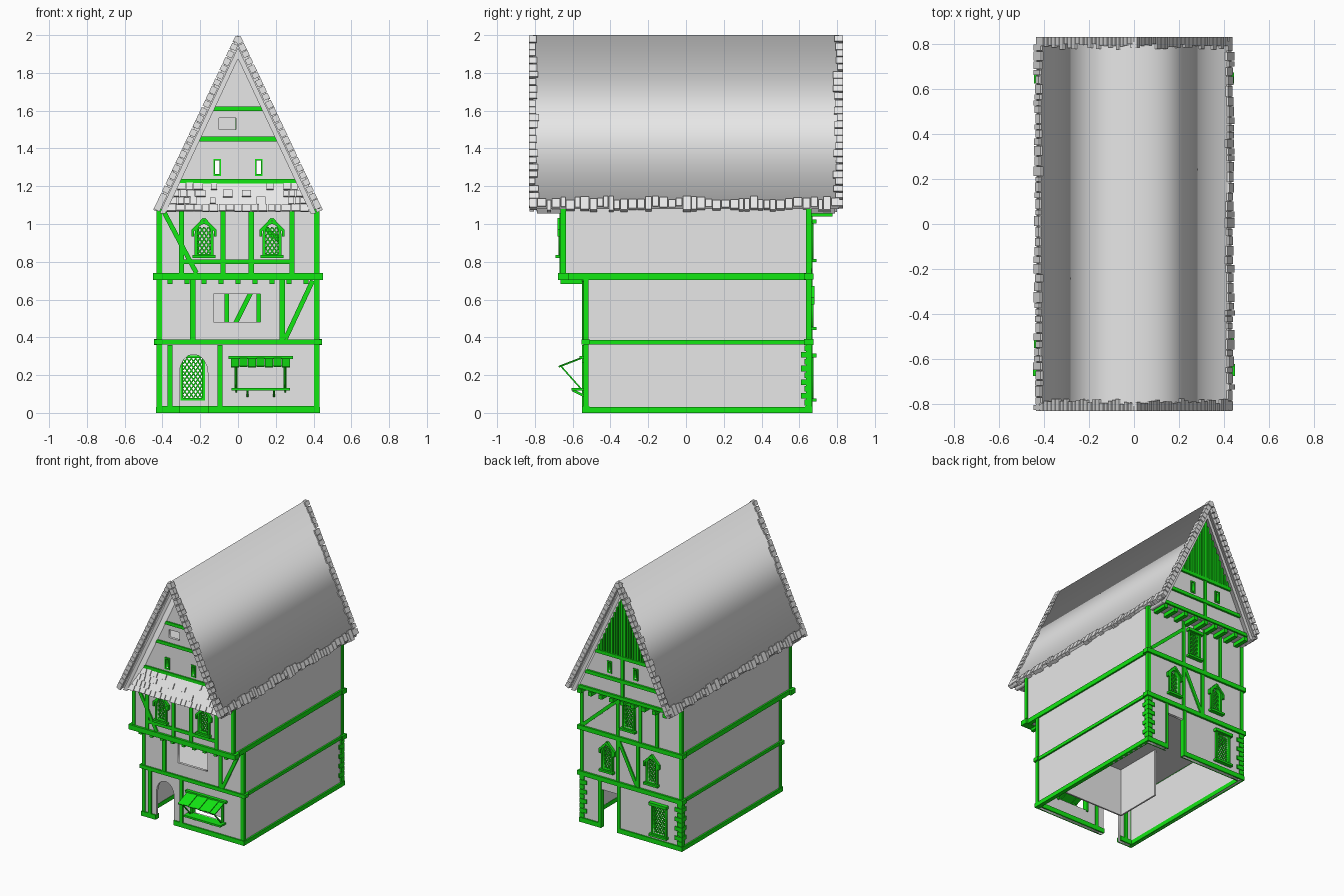
import bpy, bmesh, math, random
from mathutils import Matrix, Vector

random.seed(4)
if "Cube" in bpy.data.objects:
    bpy.data.objects.remove(bpy.data.objects["Cube"])


def material(name, rgb):
    m = bpy.data.materials.new(name)
    m.use_nodes = True
    m.diffuse_color = (*rgb, 1)
    m.node_tree.nodes["Principled BSDF"].inputs["Base Color"].default_value = (*rgb, 1)
    return m


GREY = material("pale_grey", (0.8, 0.8, 0.8))
GREEN = material("timber_green", (0.006, 0.8, 0.006))
parts = {}


def part(name, mat=GREEN):
    if name not in parts:
        parts[name] = (bmesh.new(), mat)
    return parts[name][0]


def link(name, mesh, mat):
    mesh.materials.clear()
    mesh.materials.append(mat)
    bpy.context.collection.objects.link(bpy.data.objects.new(name, mesh))


def box(bm, loc, size, rot=Matrix()):
    m = Matrix.Translation(loc) @ rot @ Matrix.Diagonal((*size, 1))
    bmesh.ops.create_cube(bm, size=1, matrix=m)


def bar(bm, a, b, y, w=0.025, d=0.04):
    """Timber in a wall plane from (x, z) to (x, z)."""
    dx, dz = b[0] - a[0], b[1] - a[1]
    box(bm, ((a[0] + b[0]) / 2, y, (a[1] + b[1]) / 2), (w, d, math.hypot(dx, dz)),
        Matrix.Rotation(math.atan2(dx, dz), 4, 'Y'))


def rod(bm, p, q, w):
    p, q = Vector(p), Vector(q)
    box(bm, (p + q) / 2, (w, w, (q - p).length), (q - p).to_track_quat('Z', 'Y').to_matrix().to_4x4())


def plate(name, mat, loops, y, depth=0.02):
    """Outline with holes in the xz plane, thickened along y."""
    cu = bpy.data.curves.new(name, 'CURVE')
    cu.dimensions, cu.fill_mode, cu.extrude = '2D', 'BOTH', depth / 2
    for pts in loops:
        s = cu.splines.new('POLY')
        s.points.add(len(pts) - 1)
        for sp, (x, z) in zip(s.points, pts):
            sp.co = (x, z, 0, 1)
        s.use_cyclic_u = True
    ob = bpy.data.objects.new("temporary_curve", cu)
    mesh = bpy.data.meshes.new_from_object(ob)
    bpy.data.objects.remove(ob)
    mesh.transform(Matrix.Translation((0, y, 0)) @ Matrix.Rotation(math.pi / 2, 4, 'X'))
    link(name, mesh, mat)


def rect(x0, x1, z0, z1):
    return [(x0, z0), (x1, z0), (x1, z1), (x0, z1)]


def arch(x, hw, z0, z1):
    spring = z1 - 1.3 * hw
    arc = [math.pi * i / 8 for i in range(9)]
    return [(x - hw, z0), (x + hw, z0)] + [
        (x + hw * math.cos(a), spring + (z1 - spring) * math.sin(a)) for a in arc]


def window(name, x, hw, z0, z1, y, out, arched=True):
    """Frame, lattice, sill and hood; returns the hole for the wall."""
    def shape(g):
        if arched:
            return arch(x, hw + g, z0 - g, z1 + g)
        return rect(x - hw - g, x + hw + g, z0 - g, z1 + g)
    plate(name + "_frame", GREEN, [shape(0.014), shape(0)], y + out * 0.005, 0.04)
    bm = part(name + "_lattice")
    top = z1 - (hw * 0.5 if arched else 0)
    for s in (-1.4, 1.4):
        for i in range(-8, 24):
            c = z0 + i * 0.032 - s * hw
            xs = sorted(((z0 - c) / s, (top - c) / s))
            a, b = max(-hw, xs[0]), min(hw, xs[1])
            if b - a > 0.004:
                bar(bm, (x + a, c + s * a), (x + b, c + s * b), y, 0.007, 0.008)
    trim = part(name + "_trim")
    w = hw + 0.025
    bar(trim, (x - w, z0 - 0.012), (x + w, z0 - 0.012), y + out * 0.015, 0.016, 0.05)
    if arched:
        zs = z1 - hw
        for s in (-1, 1):
            bar(trim, (x + s * w, zs), (x, z1 + 0.028), y + out * 0.015, 0.014, 0.03)
            bar(trim, (x + s * w, zs - 0.03), (x + s * w, zs + 0.005), y + out * 0.015, 0.014, 0.03)
    else:
        bar(trim, (x - w, z1 + 0.014), (x + w, z1 + 0.014), y + out * 0.015, 0.022, 0.05)
    return shape(0)


LOW, UP, BACK, GABLE_F, GABLE_B = -0.53, -0.65, 0.65, -0.68, 0.75

# front walls
door = [p for p in arch(-0.235, 0.075, 0, 0.31)]
door_notch = [door[0]] + door[:1:-1] + [door[1]]
plate("front_lower_wall", GREY, [
    [(-0.42, 0)] + door_notch + [(0.42, 0), (0.42, 0.72), (-0.42, 0.72)],
    rect(-0.13, 0.12, 0.48, 0.63), rect(-0.01, 0.25, 0.13, 0.25)], LOW)
holes = [window("front_window_" + n, x, 0.035, 0.84, 1.0, UP, -1) for n, x in (("right", -0.18), ("left", 0.18))]
plate("front_upper_wall", GREY, [rect(-0.42, 0.42, 0.71, 1.08)] + holes, UP)

# back wall
holes = [window("back_ground_window", -0.24, 0.05, 0.08, 0.29, BACK, 1, False),
         window("back_arch_window_left", 0.195, 0.035, 0.46, 0.64, BACK, 1),
         window("back_arch_window_right", -0.18, 0.035, 0.46, 0.64, BACK, 1),
         window("back_top_window", 0.015, 0.04, 0.82, 1.0, BACK, 1, False)]
plate("back_wall", GREY, [[(-0.42, 0), (0.11, 0), (0.11, 0.29), (0.25, 0.29), (0.25, 0),
                           (0.42, 0), (0.42, 1.08), (-0.42, 1.08)]] + holes, BACK)

# gable walls with small framed openings
slits = [rect(x - 0.013, x + 0.013, 1.265, 1.335) for x in (-0.11, 0.11)]
triangle = [(-0.385, 1.07), (0.385, 1.07), (0, 1.89)]
plate("front_gable_wall", GREY, [triangle] + slits + [rect(-0.1, -0.01, 1.5, 1.56)], GABLE_F)
plate("back_gable_wall", GREY, [triangle] + slits, GABLE_B)
for y, n in ((GABLE_F, "front"), (GABLE_B, "back")):
    for x in (-0.11, 0.11):
        ring = rect(x - 0.02, x + 0.02, 1.255, 1.345)
        plate(n + "_slit_frame", GREEN, [ring, rect(x - 0.012, x + 0.012, 1.265, 1.335)], y, 0.035)

# side walls, floors, inner partitions
bm = part("side_walls", GREY)
for s in (-1, 1):
    box(bm, (s * 0.415, 0.06, 0.36), (0.015, 1.18, 0.72))
    box(bm, (s * 0.415, 0, 0.9), (0.015, 1.3, 0.36))
bm = part("floors", GREY)
box(bm, (0, 0.06, 0.375), (0.82, 1.18, 0.02))
box(bm, (0, 0, 0.72), (0.82, 1.3, 0.02))
box(bm, (0, 0.04, 1.075), (0.76, 1.42, 0.015))
bm = part("partitions", GREY)
box(bm, (0.16, -0.26, 0.19), (0.52, 0.012, 0.37))
box(bm, (-0.1, -0.075, 0.19), (0.012, 0.37, 0.37))

# front timbers
bm = part("front_timbers")
for x in (-0.36, -0.095):
    bar(bm, (x, 0.02), (x, 0.36), LOW)
for x in (-0.24, 0.235):
    bar(bm, (x, 0.38), (x, 0.71), LOW, 0.028)
bar(bm, (0.25, 0.39), (0.395, 0.7), LOW)
for a, b in ((-0.43, -0.31), (-0.16, 0.43)):
    bar(bm, (a, 0.018), (b, 0.018), LOW, 0.035)
bar(bm, (-0.445, 0.375), (0.445, 0.375), LOW, 0.027, 0.045)
bar(bm, (-0.45, 0.722), (0.45, 0.722), UP, 0.037, 0.055)
for x in (-0.3, -0.08, 0.07, 0.285):
    bar(bm, (x, 0.73), (x, 1.08), UP, 0.027)
bar(bm, (-0.3, 0.8), (0.285, 0.8), UP)
bar(bm, (-0.39, 1.06), (-0.22, 0.74), UP)
for z, h in ((1.61, 0.14), (1.45, 0.215), (1.227, 0.315)):
    bar(bm, (-h, z), (h, z), GABLE_F, 0.024)

# back timbers
bm = part("back_timbers")
for x in (-0.06, 0.11):
    bar(bm, (x, 0.38), (x, 0.72), BACK)
bar(bm, (-0.05, 0.4), (0.1, 0.7), BACK)
for x in (-0.08, 0.11, -0.22):
    bar(bm, (x, 0.73), (x, 1.07), BACK)
bar(bm, (0.4, 0.75), (0.12, 1.0), BACK)
for x in (0.1, 0.26):
    bar(bm, (x, 0), (x, 0.36), BACK, 0.022)
for a, b in ((-0.43, 0.11), (0.25, 0.43)):
    bar(bm, (a, 0.018), (b, 0.018), BACK, 0.035)
for z in (0.375, 0.722):
    bar(bm, (-0.445, z), (0.445, z), BACK, 0.033, 0.05)
for z, h in ((1.09, 0.375), (1.22, 0.31), (1.4, 0.225)):
    bar(bm, (-h, z), (h, z), GABLE_B, 0.026, 0.05)
bar(bm, (0, 1.09), (0, 1.85), GABLE_B, 0.024)
bm = part("gable_boards")
for i in range(-9, 10):
    x = i * 0.022
    bar(bm, (x, 1.41), (x, 1.87 - abs(x) * 2.1), GABLE_B + 0.012, 0.014, 0.02)

# joist ends under both overhangs
bm = part("joists")
for i in range(9):
    x = -0.36 + i * 0.09
    box(bm, (x, -0.6, 0.695), (0.025, 0.13, 0.025))
    box(bm, (x, 0.715, 1.055), (0.03, 0.12, 0.03))

# corner posts and side rails
bm = part("corner_frame")
for s in (-1, 1):
    for y, z0, z1 in ((LOW, 0, 0.71), (UP, 0.72, 1.08), (BACK, 0, 1.08)):
        box(bm, (s * 0.417, y, (z0 + z1) / 2), (0.027, 0.027, z1 - z0))
    for z, h, y0 in ((0.016, 0.032, LOW), (0.375, 0.024, LOW), (0.722, 0.035, UP)):
        box(bm, (s * 0.42, (y0 + BACK) / 2, z), (0.03, BACK - y0 + 0.04, h))

# corner stones at the back
bm = part("corner_stones")
for i in range(9):
    w = 0.06 if i % 2 else 0.04
    for s in (-1, 1):
        box(bm, (s * (0.432 - w / 2), 0.668 - w / 2, 0.055 + i * 0.036), (w, w, 0.03))

# shop awning, counter and struts
bm = part("shop_front")
tilt = Matrix.Rotation(math.atan2(0.05, 0.13), 4, 'X')
for i in range(7):
    box(bm, (-0.015 + i * 0.045, -0.608, 0.268 + 0.003 * (i % 2)), (0.043, 0.14, 0.007), tilt)
box(bm, (0.12, -0.55, 0.293), (0.34, 0.03, 0.016))
box(bm, (0.12, -0.57, 0.125), (0.31, 0.07, 0.014))
for x in (-0.01, 0.25):
    rod(bm, (x, -0.66, 0.245), (x, -0.54, 0.11), 0.008)
    bar(bm, (x, 0.12), (x, 0.27), LOW, 0.016)
for x in (0.05, 0.19):
    rod(bm, (x, -0.6, 0.12), (x, -0.54, 0.09), 0.012)

# roof shell and inner bargeboard
plate("roof", GREY, [[(-0.435, 1.08), (0, 2), (0.435, 1.08), (0.402, 1.08), (0, 1.93), (-0.402, 1.08)]], 0, 1.62)
plate("bargeboard", GREY, [[(-0.415, 1.055), (0, 1.935), (0.415, 1.055), (0.385, 1.055), (0, 1.875), (-0.385, 1.055)]],
      0, 1.58)

# ragged shingles on verges and eaves
bm = part("edge_shingles", GREY)
for s in (-1, 1):
    def on_slope(t):
        return (s * (0.435 * t - 0.006), 1.997 - 0.92 * t)
    for end in (-1, 1):
        for i in range(24):
            t, w = 0.008 + i * 0.041, random.uniform(0.03, 0.055)
            bar(bm, on_slope(t), on_slope(t + random.uniform(0.03, 0.039)), end * (0.832 - w / 2), 0.034, w)
    y = -0.83
    while y < 0.79:
        w = random.uniform(0.025, 0.05)
        bar(bm, on_slope(random.uniform(0.93, 0.955)), on_slope(random.uniform(0.985, 1.01)), y + w / 2, 0.034, w - 0.004)
        y += w

# small shingled skirt roof under the front gable
bm = part("skirt_roof", GREY)
hull = [bm.verts.new((s * x, y, z)) for s in (-1, 1)
        for x, y, z in ((0.385, -0.785, 1.07), (0.37, -0.67, 1.07), (0.31, -0.69, 1.22))]
bmesh.ops.convex_hull(bm, input=hull)
lean = Matrix.Rotation(-math.atan2(0.095, 0.15), 4, 'X')
for row in range(4):
    t = (row + 0.4) / 4
    half, x = 0.385 - 0.075 * t, -0.385 + 0.075 * t
    while x < half - 0.02:
        w = random.uniform(0.03, 0.055)
        if row == 0 or abs(x) > half - 0.12 or random.random() < 0.15:
            box(bm, (x + w / 2, -0.788 + 0.095 * t, 1.07 + 0.15 * t),
                (w - 0.004, 0.012, random.uniform(0.035, 0.045)), lean)
        x += w

for name, (bm, mat) in parts.items():
    mesh = bpy.data.meshes.new(name)
    bm.to_mesh(mesh)
    bm.free()
    link(name, mesh, mat)
